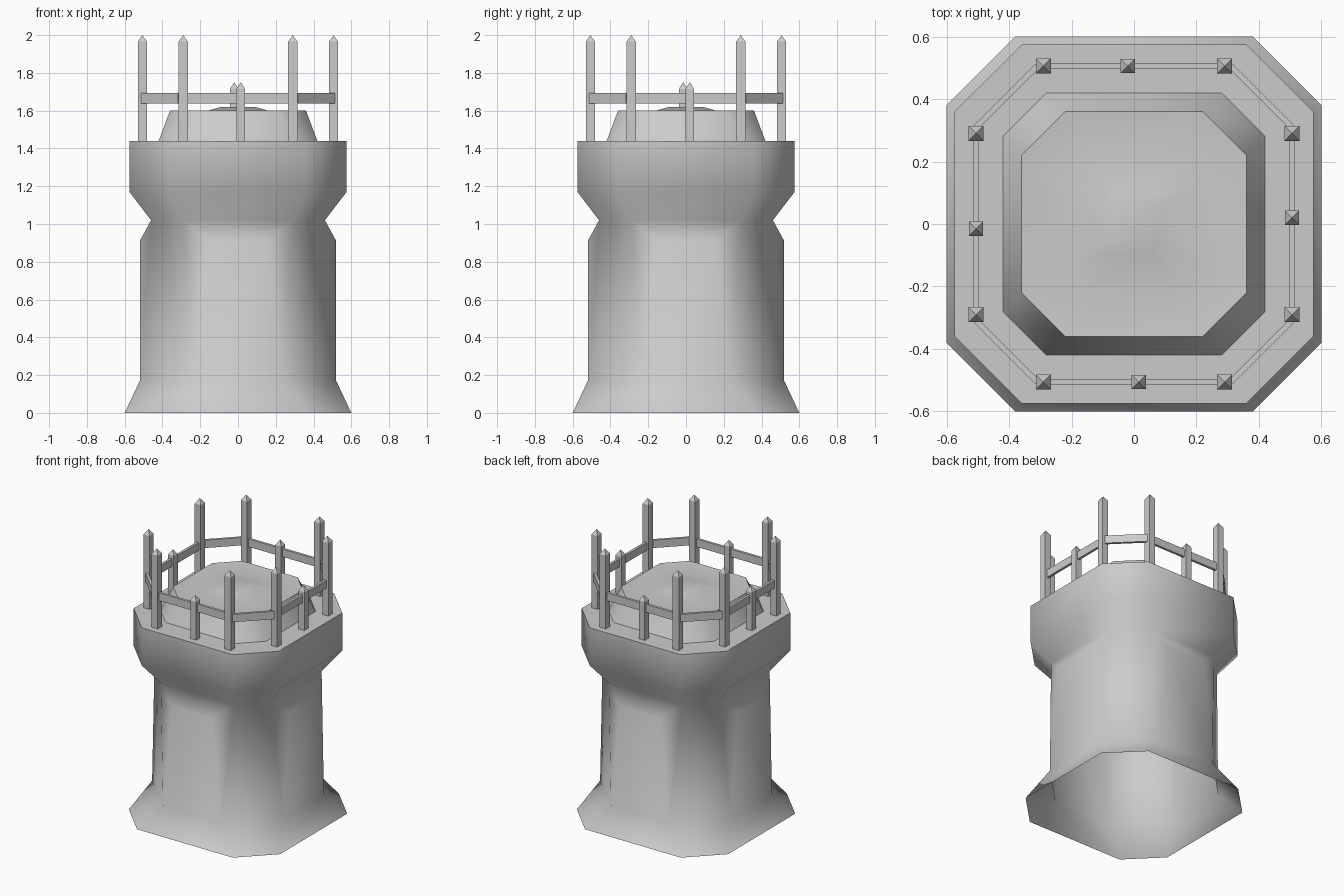
import bpy, bmesh, math
from mathutils import Matrix

if "Cube" in bpy.data.objects:
    bpy.data.objects.remove(bpy.data.objects["Cube"])


def octagon(h, s, z):
    """Square of half-size h with chamfered corners; flats end at +-s."""
    return [(h, -s, z), (h, s, z), (s, h, z), (-s, h, z),
            (-h, s, z), (-h, -s, z), (-s, -h, z), (s, -h, z)]


def loft(bm, rings, cap=False):
    loops = [[bm.verts.new(p) for p in octagon(*r)] for r in rings]
    for a, b in zip(loops, loops[1:]):
        for i in range(8):
            j = (i + 1) % 8
            bm.faces.new((a[i], a[j], b[j], b[i]))
    if cap:
        bm.faces.new(loops[-1])


def finish(bm, name, smooth=None):
    me = bpy.data.meshes.new(name)
    bm.to_mesh(me)
    bm.free()
    ob = bpy.data.objects.new(name, me)
    bpy.context.collection.objects.link(ob)
    if smooth:
        bpy.ops.object.select_all(action='DESELECT')
        ob.select_set(True)
        bpy.context.view_layer.objects.active = ob
        bpy.ops.object.shade_smooth_by_angle(angle=math.radians(smooth))
    return ob


# Tower: flared open foot, slightly swollen shaft, overhanging platform
bm = bmesh.new()
pts = octagon(0.52, 0.23, 0.17) + octagon(0.52, 0.16, 0.91) + octagon(0.46, 0.29, 1.02)
bmesh.ops.convex_hull(bm, input=[bm.verts.new(p) for p in pts])
caps = [f for f in bm.faces if max(v.co.z for v in f.verts) - min(v.co.z for v in f.verts) < 0.01]
bmesh.ops.delete(bm, geom=caps, context='FACES')
loft(bm, [(0.60, 0.38, 0), (0.52, 0.23, 0.17)])
# platform and the low mound on its floor
loft(bm, [(0.46, 0.29, 1.02), (0.575, 0.36, 1.17), (0.575, 0.36, 1.44),
          (0.42, 0.28, 1.44), (0.36, 0.22, 1.60), (0.21, 0.13, 1.585),
          (0.09, 0.06, 1.62)], cap=True)
bmesh.ops.remove_doubles(bm, verts=bm.verts[:], dist=0.001)
bmesh.ops.recalc_face_normals(bm, faces=bm.faces[:])
finish(bm, "tower", 62)


# Fence posts with pointed tips
def post(bm, x, y, top, w=0.046):
    h, z0, tip = w / 2, 1.43, 0.035
    sq = [(-h, -h), (h, -h), (h, h), (-h, h)]
    lo = [bm.verts.new((x + a, y + b, z0)) for a, b in sq]
    hi = [bm.verts.new((x + a, y + b, top - tip)) for a, b in sq]
    apex = bm.verts.new((x, y, top))
    bm.faces.new(lo[::-1])
    for i in range(4):
        j = (i + 1) % 4
        bm.faces.new((lo[i], lo[j], hi[j], hi[i]))
        bm.faces.new((hi[i], hi[j], apex))


corners = octagon(0.506, 0.29, 0)
bm = bmesh.new()
for x, y, _ in corners:
    post(bm, x, y, 2.0, 0.048)
finish(bm, "tall_posts")

bm = bmesh.new()
for x, y in [(-0.02, 0.506), (0.015, -0.506), (-0.506, -0.015), (0.506, 0.02)]:
    post(bm, x, y, 1.75)
finish(bm, "short_posts")

# Rails joining the posts all the way round
bm = bmesh.new()
ring = octagon(0.506, 0.31, 1.665)
for i in range(8):
    (x0, y0, z), (x1, y1, _) = ring[i], ring[(i + 1) % 8]
    length = math.hypot(x1 - x0, y1 - y0)
    mat = (Matrix.Translation(((x0 + x1) / 2, (y0 + y1) / 2, z))
           @ Matrix.Rotation(math.atan2(y1 - y0, x1 - x0), 4, 'Z')
           @ Matrix.Diagonal((length, 0.018, 0.056, 1)))
    bmesh.ops.create_cube(bm, size=1, matrix=mat)
finish(bm, "rails")
